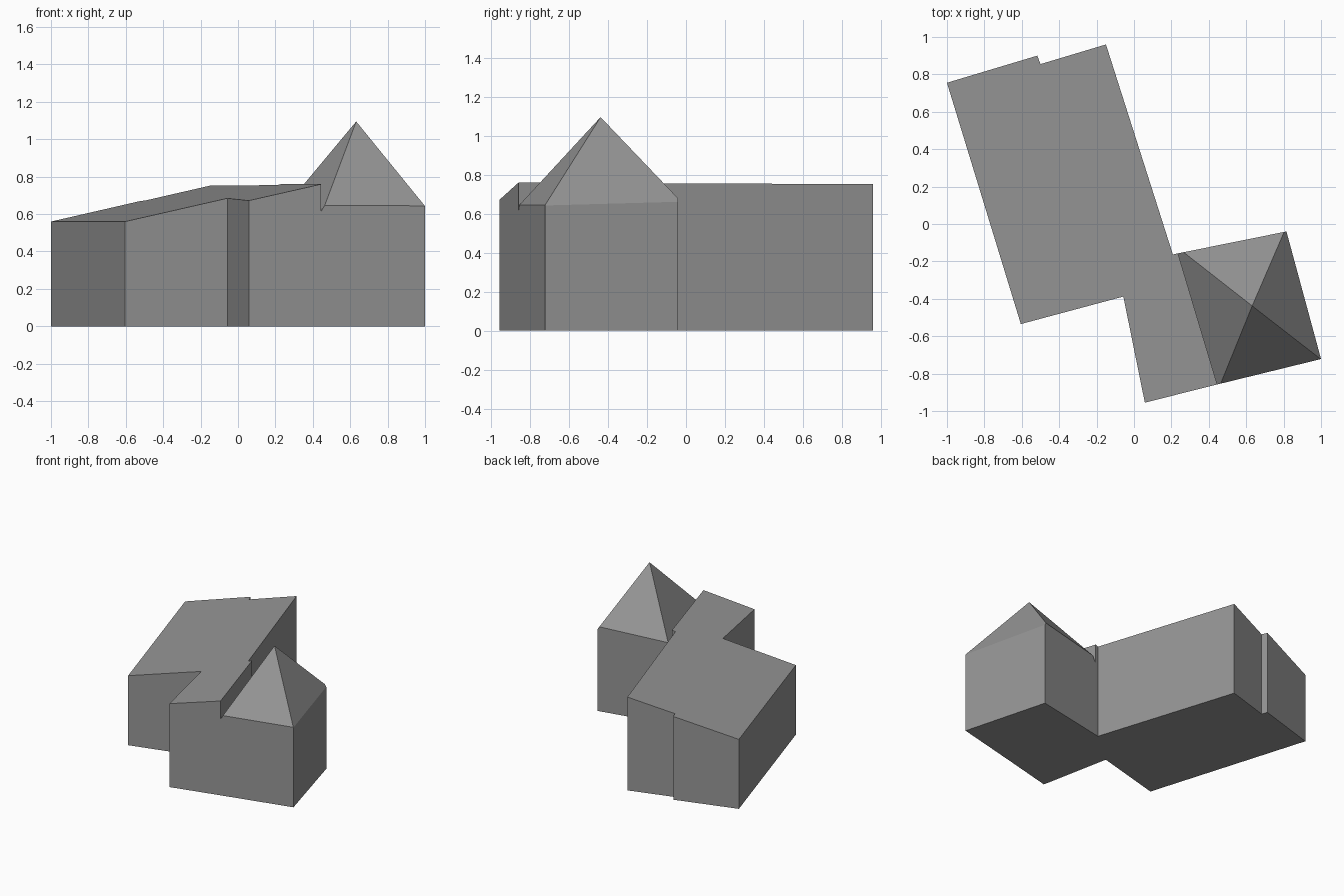
import bpy
import bmesh
from mathutils import Vector

if "Cube" in bpy.data.objects:
    bpy.data.objects.remove(bpy.data.objects["Cube"], do_unlink=True)

grey = bpy.data.materials.new("plain grey")
grey.use_nodes = True
GREY = (0.3, 0.3, 0.3, 1)
grey.diffuse_color = GREY
grey.node_tree.nodes["Principled BSDF"].inputs["Base Color"].default_value = GREY


def block(name, outline, roof_planes, height=1.4):
    """Extrude a footprint, then trim its top with sloping planes of three points."""
    bm = bmesh.new()
    base = bm.faces.new([bm.verts.new((x, y, 0)) for x, y in outline])
    up = bmesh.ops.extrude_face_region(bm, geom=[base], use_keep_orig=True)["geom"]
    top = [v for v in up if isinstance(v, bmesh.types.BMVert)]
    bmesh.ops.translate(bm, vec=(0, 0, height), verts=top)
    for a, b, c in roof_planes:
        normal = (b - a).cross(c - a).normalized()
        if normal.z < 0:
            normal.negate()
        geom = bm.verts[:] + bm.edges[:] + bm.faces[:]
        cut = bmesh.ops.bisect_plane(bm, geom=geom, dist=1e-5, plane_co=a,
                                     plane_no=normal, clear_outer=True)
        edges = [e for e in cut["geom_cut"]
                 if isinstance(e, bmesh.types.BMEdge) and e.is_boundary]
        bmesh.ops.contextual_create(bm, geom=edges)
    bmesh.ops.recalc_face_normals(bm, faces=bm.faces[:])
    mesh = bpy.data.meshes.new(name)
    bm.to_mesh(mesh)
    bm.free()
    mesh.materials.append(grey)
    obj = bpy.data.objects.new(name, mesh)
    bpy.context.collection.objects.link(obj)
    return obj


# Corners of the wall shared by the hall and the tower
wall_back = (0.235, -0.157)
wall_front = (0.445, -0.858)

# Long hall with one sloping roof
eave_back, eave_front = (-1, 0.755), (-0.605, -0.535)
hall_outline = [eave_back, (-0.517, 0.9), (-0.5, 0.855), (-0.15, 0.96),
                (0.208, -0.163), wall_back, wall_front, (0.058, -0.955),
                (-0.057, -0.388), eave_front]
hall_roof = [Vector((*eave_back, 0.56)), Vector((*eave_front, 0.56)),
             Vector((-0.15, 0.96, 0.752))]
block("hall", hall_outline, [hall_roof])

# Tower with a four-sided pointed roof, trimmed by the walls
tower_outline = [wall_back, (0.815, -0.04), (1, -0.722), wall_front]
apex = Vector((0.632, -0.438, 1.095))
hips = [Vector(p) for p in ((0.265, -0.151, 0.655), (0.803, -0.042, 0.68),
                            (0.998, -0.722, 0.645), (0.463, -0.854, 0.645))]
tower_roof = [(apex, hips[i], hips[(i + 1) % 4]) for i in range(4)]
block("tower", tower_outline, tower_roof)
